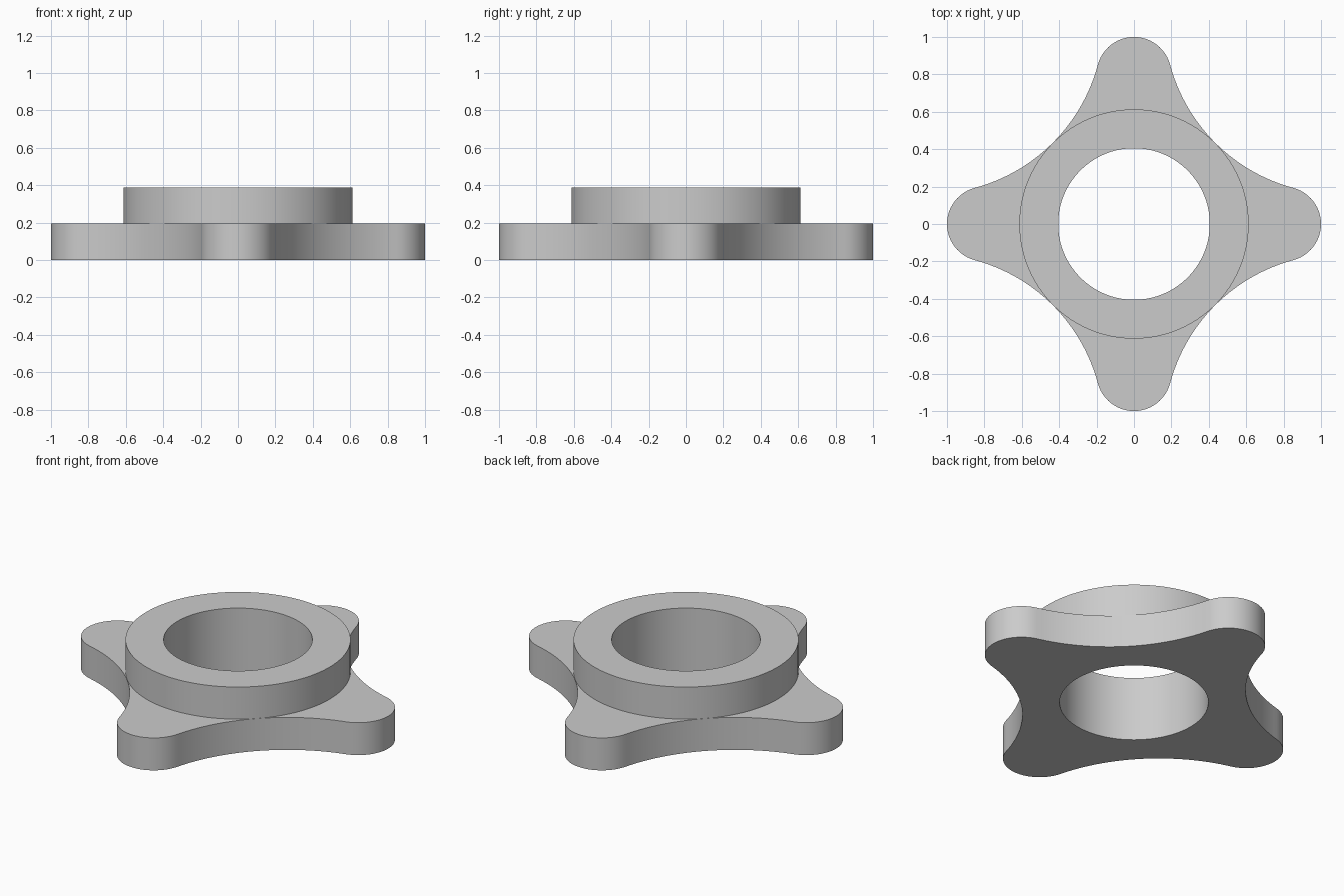
import bpy, bmesh, math
from mathutils import Vector

cube = bpy.data.objects.get("Cube")
if cube:
    bpy.data.objects.remove(cube, do_unlink=True)

LOBE_X, LOBE_R = 0.8, 0.2          # rounded lobe tips
RING_R, HOLE_R = 0.613, 0.405      # raised collar and bore
PLATE_H, TOTAL_H = 0.195, 0.388

grey = bpy.data.materials.new("plain grey")
grey.use_nodes = True
grey.diffuse_color = (0.6, 0.6, 0.6, 1)
grey.node_tree.nodes["Principled BSDF"].inputs["Base Color"].default_value = grey.diffuse_color


def arc(cx, cy, r, start, end, steps):
    """Points from start up to, but not including, end."""
    return [Vector((cx + r * math.cos(a), cy + r * math.sin(a)))
            for a in (start + (end - start) * i / steps for i in range(steps))]


def lobed_outline():
    """Four lobes joined by hollow arcs that touch the collar on the diagonals."""
    waist = RING_R + 0.001
    k = waist - LOBE_R
    d = (LOBE_X ** 2 - k ** 2) / (math.sqrt(2) * LOBE_X - 2 * k)
    c = d / math.sqrt(2)
    t = math.atan2(c, c - LOBE_X)              # tangent direction on the lobe
    quarter = arc(LOBE_X, 0, LOBE_R, -t, t, 24)
    quarter += arc(c, c, d - waist, t + math.pi, 1.5 * math.pi - t + math.pi - math.pi, 32)
    points = []
    for n in range(4):
        turn = n * math.pi / 2
        for p in quarter:
            a = math.atan2(p.y, p.x) + turn
            points.append(Vector((p.length * math.cos(a), p.length * math.sin(a))))
    return points


outline = lobed_outline()


def circle(r):
    return [p.normalized() * r for p in outline]


# Closed section: plate wall, plate top, collar wall, collar top, bore, underside
bm = bmesh.new()
section = [(outline, 0), (outline, PLATE_H),
           (circle(RING_R), PLATE_H), (circle(RING_R), TOTAL_H),
           (circle(HOLE_R), TOTAL_H), (circle(HOLE_R), 0)]
loops = [[bm.verts.new((p.x, p.y, z)) for p in pts] for pts, z in section]
count = len(outline)
for i, low in enumerate(loops):
    high = loops[(i + 1) % len(loops)]
    for j in range(count):
        k = (j + 1) % count
        bm.faces.new((low[j], low[k], high[k], high[j]))
bmesh.ops.recalc_face_normals(bm, faces=bm.faces)

mesh = bpy.data.meshes.new("lobed_flange_with_collar")
bm.to_mesh(mesh)
bm.free()
mesh.materials.append(grey)
flange = bpy.data.objects.new("lobed_flange_with_collar", mesh)
bpy.context.collection.objects.link(flange)

bpy.context.view_layer.objects.active = flange
flange.select_set(True)
bpy.ops.object.shade_smooth_by_angle(angle=math.radians(30))
